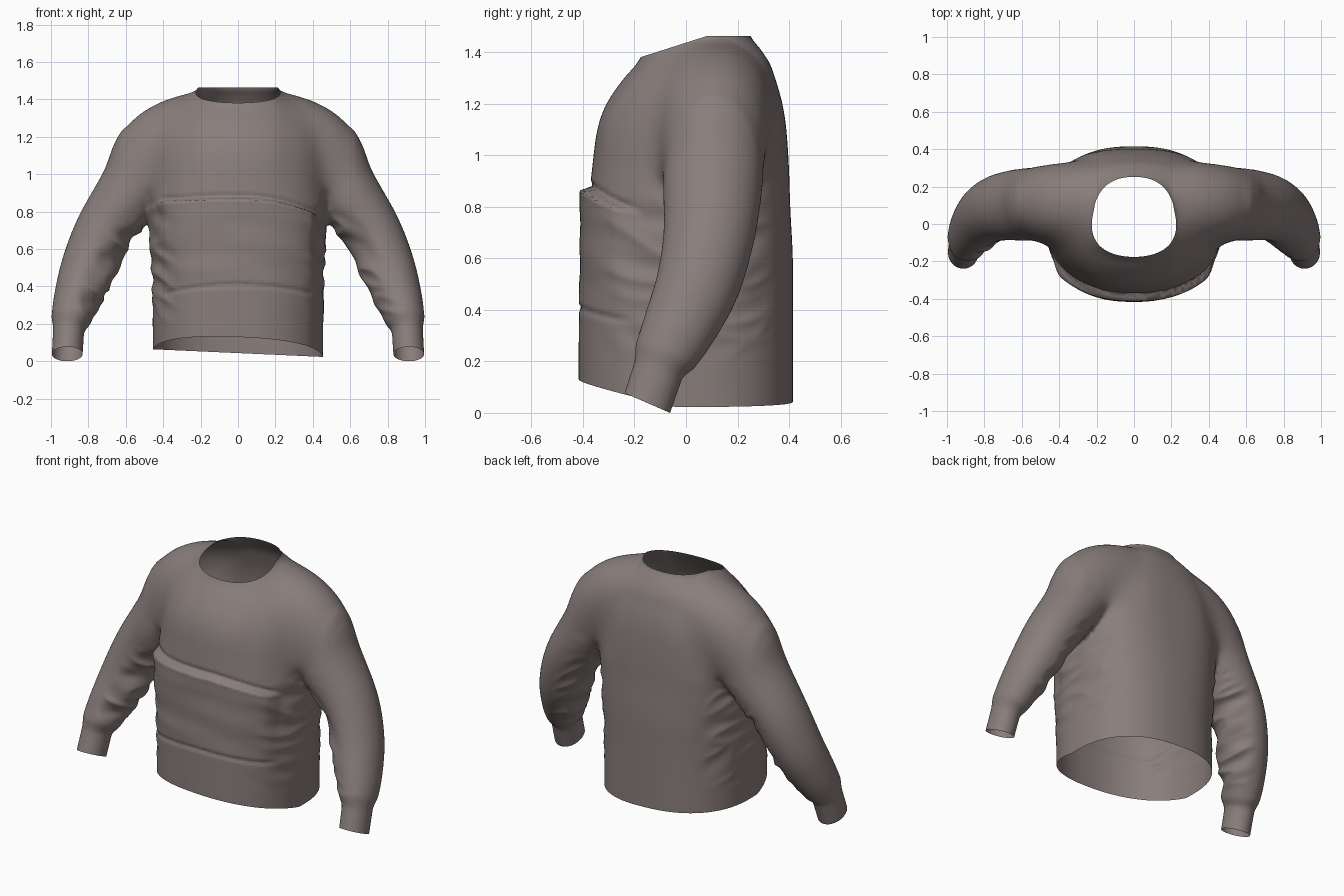
import bpy, bmesh, math
from mathutils import Vector, noise

if "Cube" in bpy.data.objects:
    bpy.data.objects.remove(bpy.data.objects["Cube"])


def spline(rows, steps):
    """Catmull-Rom through rows of numbers."""
    out = []
    for i in range(len(rows) - 1):
        p0, p1, p2 = rows[max(i - 1, 0)], rows[i], rows[i + 1]
        p3 = rows[min(i + 2, len(rows) - 1)]
        for s in range(steps):
            t = s / steps
            out.append([0.5 * (2 * b + (c - a) * t + (2 * a - 5 * b + 4 * c - d) * t * t
                               + (3 * b - a - 3 * c + d) * t ** 3)
                        for a, b, c, d in zip(p0, p1, p2, p3)])
    out.append(list(rows[-1]))
    return out


def loft(bm, rings):
    """Closed solid through a list of rings."""
    vs = [[bm.verts.new(p) for p in r] for r in rings]
    n = len(vs[0])
    for a, b in zip(vs, vs[1:]):
        for i in range(n):
            j = (i + 1) % n
            bm.faces.new((a[i], a[j], b[j], b[i]))
    bm.faces.new(vs[0][::-1])
    bm.faces.new(vs[-1])


def oval(i, n, front, back):
    """Superellipse point with its own roundness for front and back."""
    a = 2 * math.pi * i / n
    c, s = math.cos(a), math.sin(a)
    power = back if s > 0 else front
    return (math.copysign(abs(c) ** (2 / power), c), math.copysign(abs(s) ** (2 / power), s))


bm = bmesh.new()
N = 64

# Torso: z, half width, front y, back y, roundness front, roundness back
torso = [(-0.15, .455, -.41, .415, 2.3, 2.4), (0.1, .455, -.415, .415, 2.3, 2.4),
         (0.4, .46, -.41, .415, 2.3, 2.4), (0.6, .47, -.40, .415, 2.3, 2.45),
         (0.8, .475, -.38, .405, 2.25, 2.6), (0.95, .475, -.365, .40, 2.15, 2.7),
         (1.1, .465, -.345, .39, 2.1, 2.6), (1.2, .455, -.31, .375, 2.0, 2.4),
         (1.29, .42, -.25, .35, 2.0, 2.3), (1.36, .345, -.19, .325, 2.1, 2.3),
         (1.42, .25, -.16, .285, 2.2, 2.3), (1.465, .21, -.158, .25, 2.3, 2.3),
         (1.53, .205, -.158, .245, 2.4, 2.4), (1.6, .205, -.158, .245, 2.4, 2.4)]
rings = []
for z, a, f, b, pf, pb in spline(torso, 5):
    ring = []
    for i in range(N):
        u, v = oval(i, N, pf, pb)
        ring.append((a * u, (f + b) / 2 + (b - f) / 2 * v, z))
    rings.append(ring)
loft(bm, rings)

# Sleeves from the shoulder yoke down, then cuffs: centre x, y, z, radius across, radius front to back
sleeve = [(.08, .10, 1.235, .20, .21), (.25, .11, 1.215, .226, .225), (.425, .11, 1.11, .237, .217),
          (.565, .105, .92, .183, .198), (.715, .09, .70, .157, .178), (.80, .045, .50, .148, .163),
          (.862, -.028, .33, .125, .143), (.895, -.085, .22, .105, .123)]
cuff = [(.905, -.105, .175, .084, .099), (.913, -.15, .04, .083, .098), (.918, -.20, -.09, .083, .098)]
path = spline(sleeve, 6) + cuff
for side in (1, -1):
    rings = []
    for k, (x, y, z, r, ry) in enumerate(path):
        q, w = path[max(k - 1, 0)], path[min(k + 1, len(path) - 1)]
        t = (Vector(w[:3]) - Vector(q[:3])).normalized()
        across = Vector((0, 1, 0)).cross(t).normalized()
        depth = t.cross(across)
        ring = []
        for i in range(N):
            c, s = oval(i, N, 2, 2)
            v = Vector((x, y, z)) + across * (r * c) + depth * (ry * s)
            ring.append((side * v.x, v.y, v.z))
        rings.append(ring)
    loft(bm, rings)

bmesh.ops.recalc_face_normals(bm, faces=bm.faces)
mesh = bpy.data.meshes.new("sweatshirt")
bm.to_mesh(mesh)
bm.free()
obj = bpy.data.objects.new("sweatshirt", mesh)
bpy.context.collection.objects.link(obj)

# Fuse torso and sleeves into one skin
mod = obj.modifiers.new("fuse", 'REMESH')
mod.mode = 'VOXEL'
mod.voxel_size = 0.012
dg = bpy.context.evaluated_depsgraph_get()
fused = bpy.data.meshes.new_from_object(obj.evaluated_get(dg))
obj.modifiers.clear()
obj.data = fused
fused.name = "sweatshirt"
bm = bmesh.new()
bm.from_mesh(fused)


def relax(verts, times):
    for _ in range(times):
        bmesh.ops.smooth_vert(bm, verts=verts, factor=0.5, use_axis_x=True, use_axis_y=True, use_axis_z=True)


# Soften everything a little, and melt the shoulders into the body
relax(bm.verts[:], 6)
relax([v for v in bm.verts if 0.23 < abs(v.co.x) < 0.62 and v.co.z > 0.9], 120)
relax([v for v in bm.verts if 0.2 < abs(v.co.x) < 0.66 and v.co.z > 0.85], 14)
bm.normal_update()


def ramp(x, a, b):
    t = min(max((x - a) / (b - a), 0), 1)
    return t * t * (3 - 2 * t)


# Cloth folds
moves = []
for v in bm.verts:
    x, y, z = v.co
    n = v.normal
    d = 0.0
    on_sleeve = abs(x) > 0.5 + max(0, 0.8 - z) * 0.2
    folds = noise.noise(Vector((x * 2.5, y * 2.5, z * 8)))
    ridges = 1 - 2 * abs(noise.noise(Vector((x * 4 + 7, y * 4, z * 11 + x * 5))))
    if not on_sleeve:
        front = ramp(-n.y, 0.3, 0.6) * (1 - ramp(abs(x), 0.36, 0.45))
        # overhanging fold across the chest
        crease = 0.872 - 0.55 * max(0, x - 0.02) ** 2 - 0.05 * max(0, -x - 0.1)
        below = crease - z
        if below > -0.03:
            d += front * 0.042 * ramp(below, -0.008, 0.012) * math.exp(-max(below, 0) / 0.25)
            d -= front * 0.008 * math.exp(-((below + 0.015) / 0.012) ** 2)
        # waistband seam
        seam = 0.41 - 0.3 * x * x
        d -= front * 0.009 * math.exp(-((z - seam) / 0.01) ** 2)
        d += front * 0.007 * folds * ramp(z, 0.38, 0.5) * ramp(crease - z, 0, 0.1)
        # crumpled flanks
        flank = ramp(abs(n.x), 0.5, 0.9) * ramp(z, 0.15, 0.35) * (1 - ramp(z, 0.75, 0.95))
        d += flank * (0.011 * ridges - 0.007)
    else:
        # bunching inside the elbow
        inner = ramp(-n.x * math.copysign(1, x), -0.1, 0.7)
        d += inner * ramp(z, 0.2, 0.32) * (1 - ramp(z, 0.7, 0.85)) * (0.02 * ridges - 0.011)
    moves.append((v, n * d))
for v, off in moves:
    v.co += off


def cut(point, normal, keep):
    """Open the skin: drop everything past the plane among faces chosen by keep."""
    faces = [f for f in bm.faces if keep(f.calc_center_median())]
    geom = set(faces)
    for f in faces:
        geom.update(f.edges)
        geom.update(f.verts)
    bmesh.ops.bisect_plane(bm, geom=list(geom), dist=1e-5, plane_co=point, plane_no=normal, clear_outer=True)


# Neck opening
cut((0, 0, 1.465), (0, 0, 1), lambda c: c.z > 1.3)
cut((0, -.17, 1.385), (0, -.32, 1), lambda c: c.z > 1.3 and abs(c.x) < 0.3)
# Hem opening
hem = lambda c: abs(c.x) < 0.62 and c.z < 0.3
cut((0, 0, 0.045), (-0.045, 0, -1), hem)
cut((0, -.05, 0.045), (-0.04, -.235, -1), hem)
# Cuff openings
for side in (1, -1):
    cut((side * .913, -.15, .04), (0, -.4, -.92), lambda c: c.x * side > 0.7 and c.z < 0.16)

low = min(v.co.z for v in bm.verts)
bmesh.ops.translate(bm, verts=bm.verts, vec=(0, 0, -low))
for f in bm.faces:
    f.smooth = True
    f.material_index = 0
bm.to_mesh(fused)
bm.free()

cloth = bpy.data.materials.new("warm grey cloth")
cloth.diffuse_color = (0.25, 0.21, 0.20, 1)
cloth.use_nodes = True
cloth.node_tree.nodes["Principled BSDF"].inputs["Base Color"].default_value = cloth.diffuse_color
fused.materials.clear()
fused.materials.append(cloth)
